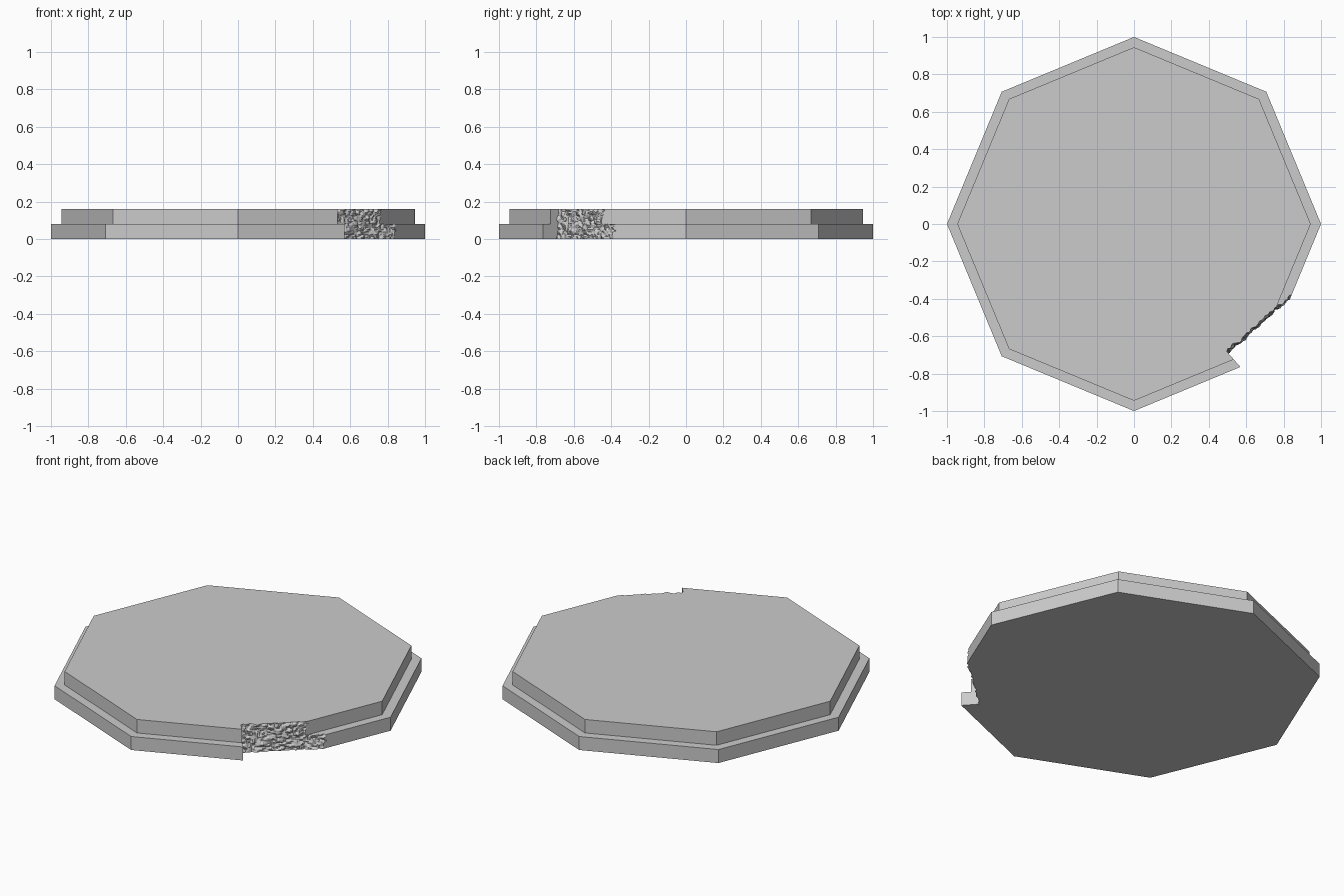
import bpy, bmesh
from math import sin, cos, tau
from mathutils import Vector, noise

if "Cube" in bpy.data.objects:
    bpy.data.objects.remove(bpy.data.objects["Cube"])


def make_object(name, bm):
    bmesh.ops.recalc_face_normals(bm, faces=bm.faces[:])
    mesh = bpy.data.meshes.new(name)
    bm.to_mesh(mesh)
    bm.free()
    obj = bpy.data.objects.new(name, mesh)
    bpy.context.collection.objects.link(obj)
    return obj


# Stepped octagonal slab, built as rings from bottom to top
bm = bmesh.new()
profile = [(1.0, 0.0), (1.0, 0.08), (0.945, 0.08), (0.945, 0.16)]
rings = [[bm.verts.new((r * cos(tau * i / 8), r * sin(tau * i / 8), z))
          for i in range(8)] for r, z in profile]
for low, high in zip(rings, rings[1:]):
    for i in range(8):
        j = (i + 1) % 8
        bm.faces.new((low[i], low[j], high[j], high[i]))
bm.faces.new(rings[0])
bm.faces.new(rings[-1])
slab = make_object("stepped_octagon_slab", bm)

# Rough stone cutter for the broken corner
along = Vector((0.749, 0.662, 0))
out = Vector((0.662, -0.749, 0))
offset = 0.842


def roughness(u, z):
    p = Vector((u, z * 1.3, 3.7))
    broad = noise.noise(p * 9) * 0.008
    chips = (abs(noise.noise(p * 28)) - 0.25) * 0.020
    grain = noise.noise(p * 65) * 0.007
    return broad + chips + grain


bm = bmesh.new()
nu, nz = 150, 36
front = []
for k in range(nz + 1):
    z = -0.03 + 0.22 * k / nz
    row = []
    for i in range(nu + 1):
        u = -0.08 + 0.95 * i / nu
        lean = 0.006 * (0.08 - z) / 0.08
        row.append(bm.verts.new(along * u + out * (offset + lean + roughness(u, z))
                                + Vector((0, 0, z))))
    front.append(row)
for k in range(nz):
    for i in range(nu):
        bm.faces.new((front[k][i], front[k][i + 1], front[k + 1][i + 1], front[k + 1][i]))
result = bmesh.ops.extrude_face_region(bm, geom=bm.faces[:], use_keep_orig=True)
for v in result["geom"]:
    if isinstance(v, bmesh.types.BMVert):
        v.co += out * (offset + 0.4 - v.co.dot(out))
cutter = make_object("corner_break_cutter", bm)
cutter.hide_render = True

# Break off the front right corner
mod = slab.modifiers.new("broken_corner", "BOOLEAN")
mod.operation = "DIFFERENCE"
mod.solver = "EXACT"
mod.object = cutter
bpy.context.view_layer.objects.active = slab
slab.select_set(True)
bpy.ops.object.modifier_apply(modifier=mod.name)
bpy.data.objects.remove(cutter)
